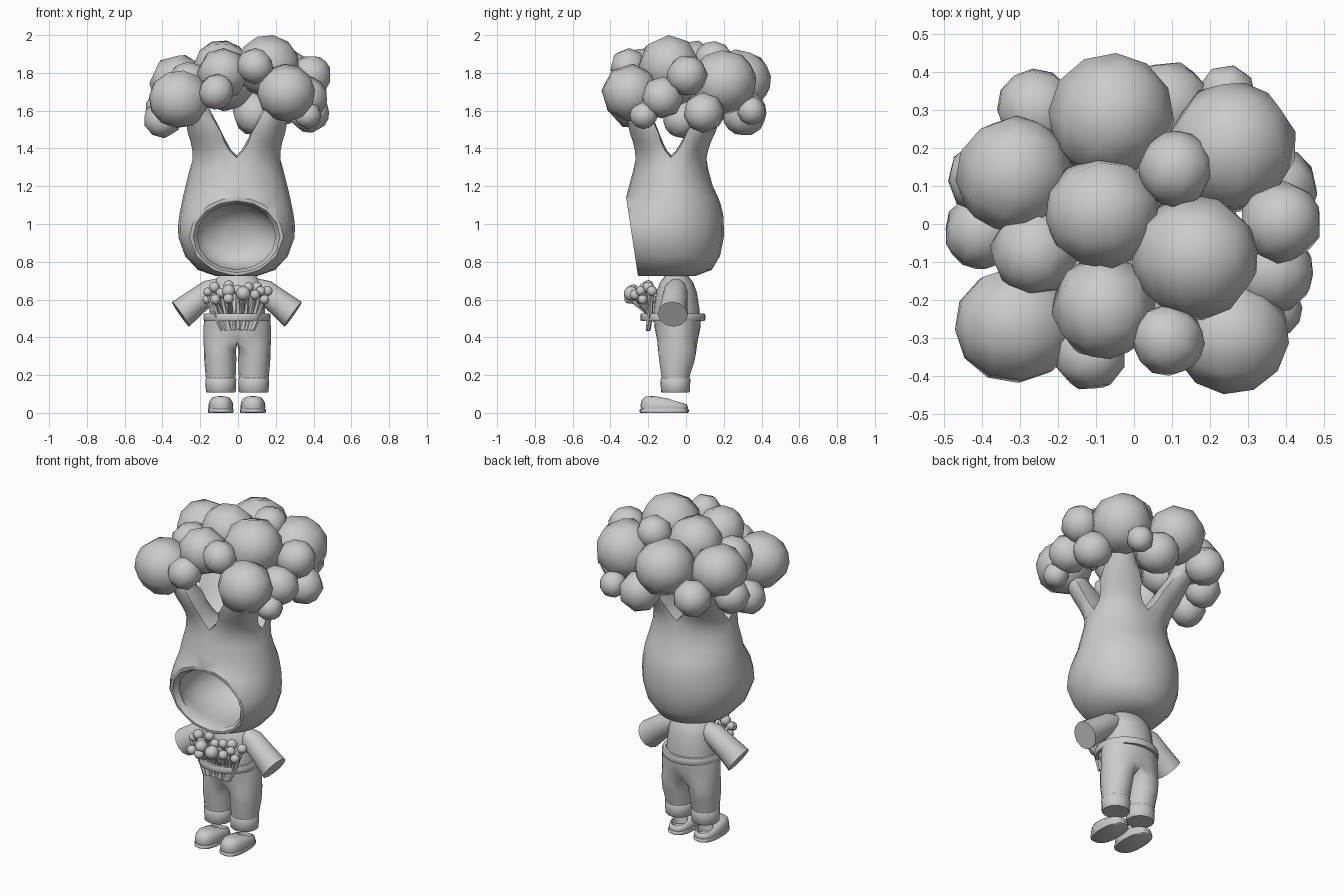
import bpy, bmesh, math, random
from mathutils import Vector, Euler

if "Cube" in bpy.data.objects:
    bpy.data.objects.remove(bpy.data.objects["Cube"])

random.seed(4)
X, Y, Z = Vector((1, 0, 0)), Vector((0, 1, 0)), Vector((0, 0, 1))
grey = bpy.data.materials.new("plain grey")
grey.diffuse_color = (0.6, 0.6, 0.6, 1)
grey.use_nodes = True
grey.node_tree.nodes["Principled BSDF"].inputs["Base Color"].default_value = grey.diffuse_color


def finish(name, bm, angle=45):
    bmesh.ops.recalc_face_normals(bm, faces=bm.faces[:])
    me = bpy.data.meshes.new(name)
    bm.to_mesh(me)
    bm.free()
    me.materials.append(grey)
    ob = bpy.data.objects.new(name, me)
    bpy.context.collection.objects.link(ob)
    smooth(ob, angle)
    return ob


def smooth(ob, angle):
    bpy.ops.object.select_all(action='DESELECT')
    ob.select_set(True)
    bpy.context.view_layer.objects.active = ob
    bpy.ops.object.shade_smooth_by_angle(angle=math.radians(angle))


def ring(c, ru, rv, n=16, u=X, v=Y, start=0):
    c = Vector(c)
    angles = [start + 2 * math.pi * i / n for i in range(n)]
    return [c + u * ru * math.cos(a) + v * rv * math.sin(a) for a in angles]


def bridge(bm, a, b):
    n = len(a)
    for i in range(n):
        bm.faces.new((a[i], a[(i + 1) % n], b[(i + 1) % n], b[i]))


def loft(name, rings, angle=45, closed_loop=False):
    bm = bmesh.new()
    vs = [[bm.verts.new(p) for p in r] for r in rings]
    for a, b in zip(vs, vs[1:]):
        bridge(bm, a, b)
    if closed_loop:
        bridge(bm, vs[-1], vs[0])
    else:
        bm.faces.new(vs[0])
        bm.faces.new(vs[-1])
    return finish(name, bm, angle)


def tube(name, points, radii, n=10):
    points = [Vector(p) for p in points]
    q = (points[-1] - points[0]).to_track_quat('Z', 'Y')
    return loft(name, [ring(p, r, r, n, q @ X, q @ Y) for p, r in zip(points, radii)])


def ball(name, x, y, z, r, segs=8, rows=6):
    bm = bmesh.new()
    bmesh.ops.create_uvsphere(bm, u_segments=segs, v_segments=rows, radius=r)
    turn = Euler([random.uniform(0, 6.28) for _ in range(3)]).to_matrix()
    for v in bm.verts:
        v.co = turn @ v.co + Vector((x, y, z))
    finish(name, bm, 70)


def cut(ob, cutter):
    mod = ob.modifiers.new("cut", 'BOOLEAN')
    mod.object, mod.operation, mod.solver = cutter, 'DIFFERENCE', 'EXACT'
    bpy.context.view_layer.objects.active = ob
    bpy.ops.object.modifier_apply(modifier=mod.name)
    bpy.data.objects.remove(cutter)


def soften(bm, low, high, times):
    verts = [v for v in bm.verts if low < v.co.z < high]
    for _ in range(times):
        bmesh.ops.smooth_vert(bm, verts=verts, factor=.5, use_axis_x=True,
                              use_axis_y=True, use_axis_z=True)


# Pear-shaped stalk hood, cut flat at the face, that splits into four branches
HX = -.008


def stalk():
    bm = bmesh.new()
    n = 24
    profile = [(.725, .11, .15, -.10), (.757, .205, .22, -.084), (.83, .272, .278, -.098),
               (.93, .308, .308, -.108), (.99, .309, .302, -.102), (1.05, .302, .289, -.092),
               (1.1, .292, .266, -.081), (1.14, .284, .244, -.073), (1.2, .27, .222, -.08),
               (1.28, .25, .2, -.08), (1.35, .243, .195, -.08)]
    rows = [[bm.verts.new(p) for p in ring((HX, cy, z), rx, ry, n)] for z, rx, ry, cy in profile]
    bm.faces.new(rows[0])
    for a, b in zip(rows, rows[1:]):
        bridge(bm, a, b)
    top = rows[-1]
    hub = bm.verts.new((HX, -.08, 1.33))
    spokes = [[bm.verts.new(top[6 * k].co.lerp(hub.co, t)) for t in (.33, .67)] for k in range(4)]
    for k in range(4):
        nxt = (k + 1) % 4
        loop = [top[(6 * k + j) % n] for j in range(7)] + spokes[nxt] + [hub] + spokes[k][::-1]
        base = [v.co.copy() for v in loop]
        th = math.radians(45 + 90 * k)
        end = Vector((HX + math.copysign(.228, math.cos(th)),
                      -.06 + math.copysign(.215, math.sin(th)), 1.68))
        goal = ring(end, .062, .062, 12, start=th - math.pi / 2)
        for t in (.12, .25, .4, .55, .75, 1):
            cur = []
            for b, g in zip(base, goal):
                p = b.lerp(g, min(1, t * 1.08))
                p.z = b.z + (g.z - b.z) * t
                cur.append(bm.verts.new(p))
            bridge(bm, loop, cur)
            loop = cur
        bm.faces.new(loop)
    soften(bm, 1.3, 1.48, 3)
    # flat leaning face plane
    bmesh.ops.bisect_plane(bm, geom=bm.verts[:] + bm.edges[:] + bm.faces[:], dist=1e-5,
                           plane_co=(0, -.255, .73), plane_no=(0, -1, -.15), clear_outer=True)
    bmesh.ops.holes_fill(bm, edges=[e for e in bm.edges if e.is_boundary], sides=0)
    return finish("stalk_hood", bm)


def face_rings(steps):
    """Upright ellipses along the leaning face plane: (depth, rx, rz)."""
    out = []
    for d, rx, rz in steps:
        r = ring((HX, 0, .933), rx, rz, 16, X, Z)
        out.append([Vector((p.x, -.255 - .15 * (p.z - .73) + d, p.z)) for p in r])
    return out


hood = stalk()
cut(hood, loft("face_hollow", face_rings([(-.05, .25, .208), (0, .23, .19), (.03, .207, .175),
                                          (.1, .24, .18), (.2, .245, .177), (.3, .22, .165),
                                          (.36, .17, .135), (.4, .08, .07)])))
smooth(hood, 45)

# Crown of florets: x, y, z, radius
crown = [(-.06, .285, 1.76, .164), (.256, .2, 1.75, .172), (-.315, .13, 1.745, .153),
         (-.083, .03, 1.825, .15), (.16, -.087, 1.835, .165), (.11, .145, 1.87, .099),
         (-.31, -.265, 1.66, .16), (.255, -.295, 1.695, .152), (-.08, -.22, 1.795, .136),
         (.09, -.305, 1.835, .095), (-.115, -.345, 1.70, .094), (.386, .005, 1.785, .108),
         (-.26, -.07, 1.74, .118), (-.4, -.02, 1.555, .1), (-.39, .12, 1.61, .1),
         (-.255, .3, 1.63, .108), (.09, .31, 1.585, .118), (.245, .345, 1.6, .075),
         (.375, .095, 1.59, .107), (.36, -.125, 1.67, .112), (.37, -.225, 1.575, .072)]
for x, y, z, r in crown:
    ball("floret", x, y, z, r * 1.015)

# Shirt, neck and sleeves
loft("neck", [ring((-.005, -.05, z), .057, .057, 12) for z in (.66, .74)])
loft("shirt", [ring((-.004, cy, z), rx, ry, 20) for z, rx, ry, cy in
               ((.48, .15, .125, -.05), (.56, .145, .12, -.05), (.64, .137, .107, -.05),
                (.69, .128, .088, -.05), (.725, .1, .062, -.05))])
for s in (-1, 1):
    tube("sleeve", [(s * .08 - .005, -.05, .675), (s * .14 - .005, -.055, .645),
                    (s * .22 - .005, -.063, .585), (s * .298 - .006, -.07, .522)],
         [.045, .064, .07, .08], 12)


# Trousers: one pair of hips that splits into two legs, with turned-up cuffs
def trousers():
    bm = bmesh.new()
    rows = [[bm.verts.new(p) for p in ring((-.004, -.045, z), rx, ry, 20)] for z, rx, ry in
            ((.51, .173, .125), (.45, .179, .121), (.385, .183, .115))]
    bm.faces.new(rows[0])
    for a, b in zip(rows, rows[1:]):
        bridge(bm, a, b)
    r = rows[-1]
    seam = [bm.verts.new(r[5].co.lerp(r[15].co, t) - Z * .015) for t in (.25, .5, .75)]
    for s, first, inner in ((1, 15, seam), (-1, 5, seam[::-1])):
        loop = [r[(first + j) % 20] for j in range(11)] + inner
        start = (0 if s > 0 else math.pi) - 5 * 2 * math.pi / 14
        for z, x, rx, ry, cy in ((.34, .091, .087, .108, -.046), (.28, .09, .085, .097, -.048),
                                 (.2, .088, .08, .078, -.055), (.12, .087, .072, .068, -.056)):
            cur = [bm.verts.new(p) for p in ring((s * x - .004, cy, z), rx, ry, 14, start=start)]
            bridge(bm, loop, cur)
            loop = cur
        bm.faces.new(loop)
    soften(bm, .33, .4, 1)
    finish("trousers", bm, 60)


trousers()
for s in (-1, 1):
    loft("trouser_cuff", [ring((s * .087 - .004, -.056, z), r, r * .97, 16) for z, r in
                          ((.108, .074), (.113, .079), (.178, .082), (.186, .076))])

# Waistband standing away from the hips
loft("waistband", [ring((-.005, -.07, z), .178 - d, .172 - d, 28) for z, d in
                   ((.487, .004), (.494, 0), (.518, 0), (.526, .004), (.526, .022), (.487, .022))],
     closed_loop=True)


# Slip-on shoes: flat sole, upper sloping down to an open heel
def shoe_ring(s, k, z, slope=0):
    out = []
    for p in ring((0, 0, 0), 1, 1, 20):
        px = math.copysign(abs(p.x) ** .8, p.x) * .068 * k
        py = math.copysign(abs(p.y) ** .8, p.y) * .13 * k
        out.append(Vector((s * .085 - .006 + px, -.115 + py, z - slope * (py + .02))))
    return out


for s in (-1, 1):
    loft("shoe_sole", [shoe_ring(s, k, z) for k, z in ((.96, 0), (1, .004), (1, .017), (.97, .021))])
    upper = loft("shoe_upper", [shoe_ring(s, k, z, m) for k, z, m in
                                ((.93, .012, 0), (.97, .035, .04), (.92, .058, .1),
                                 (.75, .075, .16), (.4, .083, .18))], 60)
    cut(upper, loft("shoe_opening", [ring((s * .085 - .006, -.05, z), r, r * 1.15, 16)
                                     for z, r in ((.025, .038), (.12, .05))]))
    smooth(upper, 50)

# Bunch of sprouts tucked into the waistband: x, y, z, radius
sprouts = [(-.125, -.2, .665, .03), (-.05, -.28, .645, .036), (.028, -.29, .632, .04),
           (.1, -.2, .665, .03), (-.165, -.18, .6, .024), (-.12, -.27, .6, .028),
           (-.05, -.3, .605, .028), (.14, -.23, .6, .026), (.155, -.18, .645, .028),
           (.055, -.22, .665, .027), (-.16, -.2, .64, .024), (.09, -.27, .625, .028),
           (-.05, -.2, .675, .028), (.03, -.24, .6, .026), (0, -.22, .65, .028),
           (-.09, -.22, .635, .028), (.12, -.24, .645, .026)]
for x, y, z, r in sprouts:
    ball("sprout_head", x, y, z, r, 10, 8)
    tube("sprout_stem", [(x * .5, -.2, .44), (x * .72, -.19, .52), (x, y, z)], [.013, .015, .011], 6)
